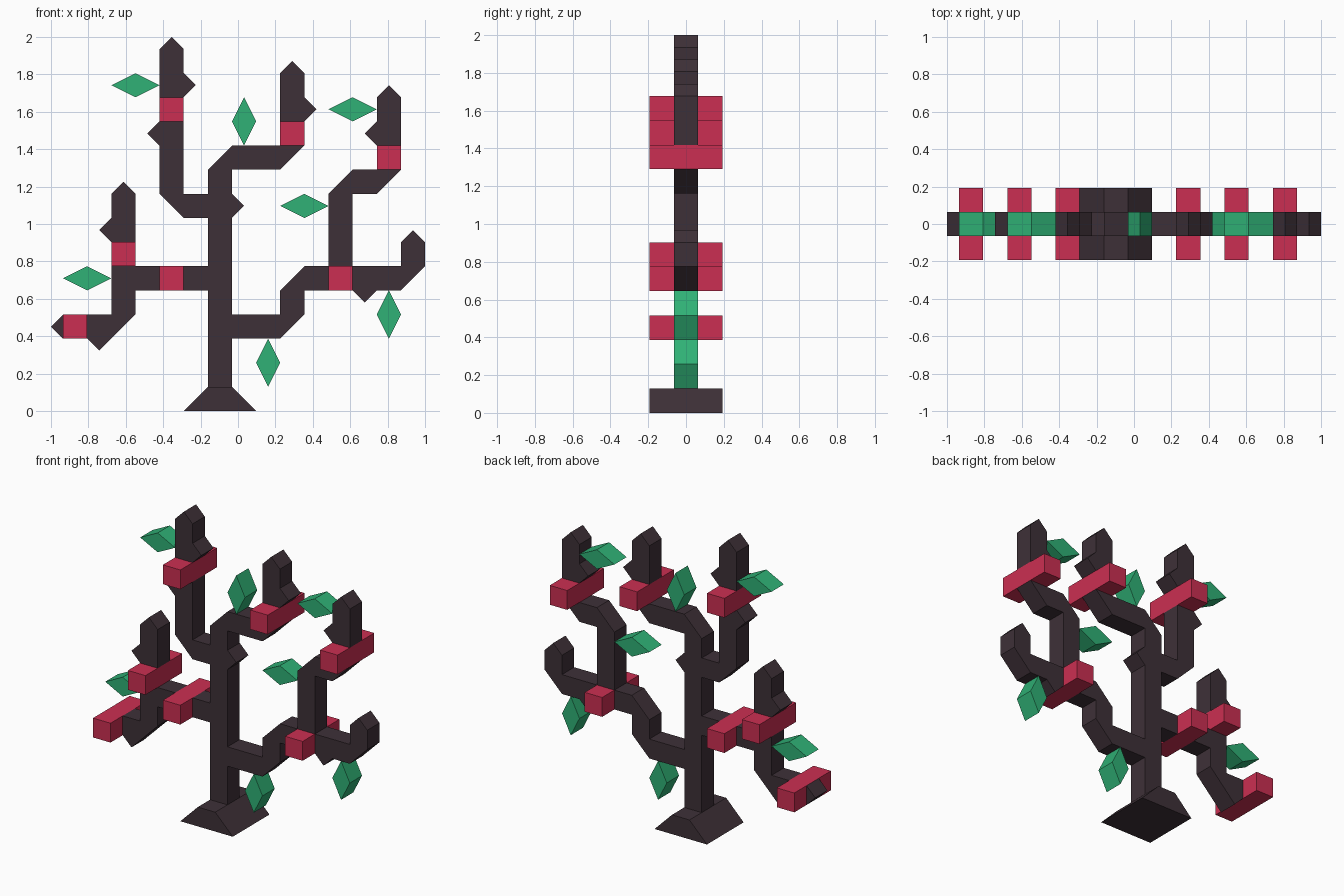
import bpy, bmesh

if "Cube" in bpy.data.objects:
    bpy.data.objects.remove(bpy.data.objects["Cube"])

U = 2 / 15.5                      # one grid cell of the model


def material(name, rgb):
    m = bpy.data.materials.new(name)
    m.diffuse_color = (*rgb, 1)
    m.use_nodes = True
    m.node_tree.nodes["Principled BSDF"].inputs["Base Color"].default_value = m.diffuse_color
    return m


BARK = material("dark bark", (0.048, 0.030, 0.039))
RED = material("crimson red", (0.60, 0.028, 0.084))
GREEN = material("leaf green", (0.029, 0.44, 0.18))


def prism(name, outline, mat, half=0.5):
    """Extrude a front outline (grid cells) symmetrically along y."""
    bm = bmesh.new()
    pts = [(-1 + (k + 0.5) * U, z * U) for k, z in outline]
    front = bm.faces.new([bm.verts.new((x, -half * U, z)) for x, z in pts])
    ext = bmesh.ops.extrude_face_region(bm, geom=[front])
    bmesh.ops.translate(bm, vec=(0, 2 * half * U, 0),
                        verts=[g for g in ext["geom"] if isinstance(g, bmesh.types.BMVert)])
    bmesh.ops.recalc_face_normals(bm, faces=bm.faces)
    me = bpy.data.meshes.new(name)
    bm.to_mesh(me)
    bm.free()
    me.materials.append(mat)
    ob = bpy.data.objects.new(name, me)
    bpy.context.collection.objects.link(ob)
    return ob


# Flared foot, deeper than the trunk
prism("base", [(5, 0), (8, 0), (7, 1), (6, 1)], BARK, 1.5)

# Trunk and branches
prism("trunk", [(6, 1), (7, 1), (7, 8), (7.5, 8.5), (7, 9), (7, 10), (9, 10),
                (10, 11), (7, 11), (6, 10)], BARK)
prism("upper_left_branch", [(6, 8), (6, 9), (5, 9), (5, 12), (4, 12), (3.5, 11.5),
                            (4, 11), (4, 9), (5, 8)], BARK)
prism("left_branch_inner", [(5, 5), (6, 5), (6, 6), (5, 6)], BARK)
prism("left_branch_outer", [(4, 5), (4, 6), (2, 6), (2, 4), (1, 4), (1, 3), (1.5, 2.5),
                            (2, 3), (3, 4), (3, 5)], BARK)
prism("left_branch_point", [(0, 3), (-0.5, 3.5), (0, 4)], BARK)
prism("right_branch", [(7, 3), (9, 3), (10, 4), (10, 5), (11, 5), (11, 6), (10, 6),
                       (9, 5), (9, 4), (7, 4)], BARK)
prism("right_branch_end", [(12, 5), (12.5, 4.5), (13, 5), (14, 5), (15, 6), (15, 7),
                           (14.5, 7.5), (14, 7), (14, 6), (12, 6)], BARK)
prism("right_branch_upper", [(11, 6), (12, 6), (12, 9), (13, 9), (14, 10), (12, 10),
                             (11, 9)], BARK)

# Pointed twig ends, each two cells tall with a bud on one side
for k, z, side in [(4, 13, 1), (9, 12, 1), (2, 7, -1), (13, 11, -1)]:
    c = k + 0.5
    prism("twig_end", [(c - side * 0.5, z), (c + side * 0.5, z), (c + side, z + 0.5),
                       (c + side * 0.5, z + 1), (c + side * 0.5, z + 2),
                       (c, z + 2.5), (c - side * 0.5, z + 2)], BARK)

# Red cross bars
for k, z in [(4, 12), (9, 11), (13, 10), (2, 6), (4, 5), (0, 3), (11, 5)]:
    prism("red_bar", [(k, z), (k + 1, z), (k + 1, z + 1), (k, z + 1)], RED, 1.5)

# Diamond leaves: centre and half sizes
for k, z, w, h in [(3, 13.5, 1, .5), (12, 12.5, 1, .5), (10, 8.5, 1, .5), (1, 5.5, 1, .5),
                   (7.5, 12, .5, 1), (13.5, 4, .5, 1), (8.5, 2, .5, 1)]:
    prism("leaf", [(k - w, z), (k, z - h), (k + w, z), (k, z + h)], GREEN)
